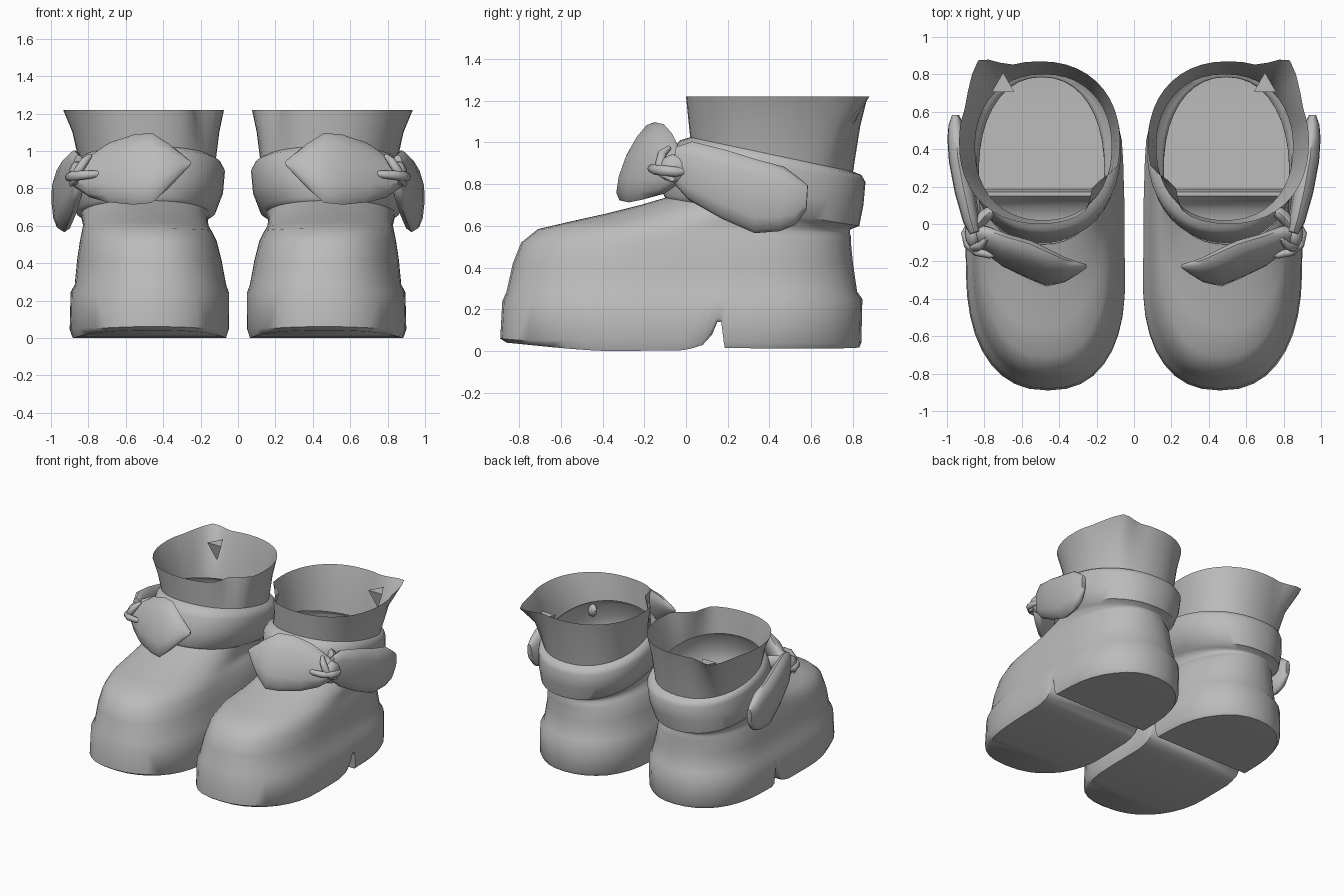
import bpy, bmesh, math
from mathutils import Vector

if "Cube" in bpy.data.objects:
    bpy.data.objects.remove(bpy.data.objects["Cube"])

grey = bpy.data.materials.new("warm_grey")
grey.diffuse_color = (0.5, 0.5, 0.5, 1)
grey.use_nodes = True
grey.node_tree.nodes["Principled BSDF"].inputs["Base Color"].default_value = grey.diffuse_color


def finish(name, bm, angle=40):
    """Turn a bmesh into a smooth object mirrored to the other foot."""
    bmesh.ops.recalc_face_normals(bm, faces=bm.faces)
    me = bpy.data.meshes.new(name)
    bm.to_mesh(me)
    bm.free()
    me.materials.append(grey)
    ob = bpy.data.objects.new(name, me)
    bpy.context.collection.objects.link(ob)
    bpy.ops.object.select_all(action='DESELECT')
    ob.select_set(True)
    bpy.context.view_layer.objects.active = ob
    bpy.ops.object.shade_smooth_by_angle(angle=math.radians(angle))
    ob.modifiers.new("other_foot", 'MIRROR').use_mirror_merge = False
    return ob


def bridge(bm, rings):
    for a, b in zip(rings, rings[1:]):
        n = len(a)
        for i in range(n):
            bm.faces.new((a[i], a[(i + 1) % n], b[(i + 1) % n], b[i]))


# ---- boot shell: stacked outlines from the sole up to the rim ----
def underside(y):
    """Height of the sole underside: toe spring, arch notch, heel."""
    pts = [(-0.9, .045), (-0.6, .015), (-0.4, 0), (0, .005), (.08, .03), (.125, .08),
           (.15, .14), (.172, .14), (.186, .015), (.7, .012), (.9, .02)]
    for (y0, z0), (y1, z1) in zip(pts, pts[1:]):
        if y <= y1:
            return z0 + (z1 - z0) * (y - y0) / (y1 - y0)
    return .02


BOTTOM = (-.86, .83)
steps = [(1 - math.cos(math.pi * i / 22)) / 2 for i in range(23)]
steps = [s for s in steps if not .51 < s < .64]
steps += [(y - BOTTOM[0]) / (BOTTOM[1] - BOTTOM[0]) for y in (.03, .08, .125, .15, .172, .186)]
steps.sort()

# y front, y back, x inner, x outer, z front, z back, front cap, back cap
SHELL = [
    (*BOTTOM, .065, .885, 0, 0, .36, .30),
    (-.89, .84, .05, .90, .055, .04, .36, .28),
    (-.88, .845, .05, .895, .24, .25, .36, .28),
    (-.86, .82, .065, .873, .285, .285, .37, .28),
    (-.83, .80, .09, .86, .42, .42, .38, .3),
    (-.79, .79, .115, .845, .52, .52, .40, .32),
    (-.71, .79, .14, .835, .585, .55, .43, .35),
    (-.56, .785, .155, .83, .62, .565, .47, .38),
    (-.38, .785, .16, .83, .66, .575, .5, .42),
    (-.22, .785, .16, .835, .70, .58, .5, .45),
    (-.10, .79, .15, .84, .735, .585, .5, .48),
    (-.11, .83, .12, .865, .755, .60, .5, .48),
    (-.09, .85, .08, .88, .86, .70, .5, .49),
    (-.06, .86, .07, .875, .97, .81, .5, .5),
    (-.03, .84, .09, .87, 1.01, .845, .5, .5),
    (.02, .80, .12, .85, 1.025, .86, .5, .5),
    (.01, .835, .10, .885, 1.12, 1.08, .5, .5),
    (0, .87, .075, .935, 1.22, 1.22, .5, .5),
]
bm = bmesh.new()
rings = []
for k, (yf, yb, x0, x1, zf, zb, a, b) in enumerate(SHELL):
    left, right = [], []
    for s in steps:
        d = (a - s) / a if s < a else (s - 1 + b) / b if s > 1 - b else 0
        p = 2.35 if s < .5 and k < 7 else 2.2        # fuller toe
        w = max(0, 1 - abs(d) ** p) ** (1 / p) * (x1 - x0) / 2
        if k < 5 and s > .55:
            w *= 1 - .12 * (s - .55)            # slightly narrower heel
        y = yf + s * (yb - yf)
        z = zf + s * (zb - zf)
        if k == 0:
            z = underside(y)
        elif k == 1:
            z = max(z, underside(BOTTOM[0] + s * (BOTTOM[1] - BOTTOM[0])) + .02)
        c = (x0 + x1) / 2 - (.015 * max(0, 1 - s / .4) if k < 7 else 0)
        right.append(bm.verts.new((c + w, y, z)))
        if 0 < s < 1:
            left.append(bm.verts.new((c - w, y, z)))
    rings.append(right + left[::-1])
bridge(bm, rings)
# sole underside, stepped across the notch
n, base = len(steps), rings[0]
opposite = [base[0]] + base[n:][::-1] + [base[n - 1]]
for i in range(n - 1):
    quad = [base[i], base[i + 1], opposite[i + 1], opposite[i]]
    bm.faces.new(list(dict.fromkeys(quad)))


def pull(ring, centre, shift, radius):
    """Drag the nearby part of an outline sideways with a soft falloff."""
    for v in ring:
        f = 1 - (v.co.xy - Vector(centre)).length / radius
        if f > 0:
            v.co.x += shift[0] * f
            v.co.y += shift[1] * f


# flared back corner and folded inner front of the shaft
for ring, f in ((rings[-1], 1), (rings[-2], .45)):
    pull(ring, (.825, .78), (.03 * f, .13 * f), .17)
    pull(ring, (.16, .17), (.07 * f, .05 * f), .15)
finish("boot_shell", bm, 50)


# ---- soft lobes and cords: oval sections swept along a path ----
def sweep(name, stations, up, sides=12, power=1):
    """stations: x, y, z, half height, half thickness"""
    bm = bmesh.new()
    pts = [Vector(s[:3]) for s in stations]
    up = Vector(up).normalized()
    rings = []

    def soft(v):
        return math.copysign(abs(v) ** power, v)
    for i, s in enumerate(stations):
        along = pts[min(i + 1, len(pts) - 1)] - pts[max(i - 1, 0)]
        side = along.cross(up).normalized()
        rings.append([bm.verts.new(pts[i] + up * s[3] * soft(math.cos(t))
                                   + side * s[4] * soft(math.sin(t)))
                      for t in (2 * math.pi * j / sides for j in range(sides))])
    bridge(bm, rings)
    bm.faces.new(rings[0])
    bm.faces.new(rings[-1])
    return finish(name, bm, 55)


sweep("front_bow_lobe", [
    (.87, -.04, .86, .06, .05), (.79, -.08, .86, .12, .055), (.69, -.14, .885, .175, .06),
    (.56, -.19, .90, .205, .065), (.46, -.235, .91, .205, .06), (.37, -.245, .92, .13, .045),
    (.30, -.235, .93, .06, .025), (.255, -.225, .935, .012, .01)], (0, .45, 1))

sweep("side_bow_lobe", [
    (.85, -.05, .89, .09, .03), (.87, .02, .865, .14, .045), (.905, .18, .80, .165, .055),
    (.935, .34, .74, .175, .055), (.945, .46, .73, .155, .053), (.952, .53, .72, .115, .04),
    (.955, .58, .735, .06, .02)], (.04, .06, 1), 12, .85)

# knot, the cord around it, the gathered fold and the end tucked inside the shaft
bm = bmesh.new()
bmesh.ops.create_uvsphere(bm, u_segments=12, v_segments=8, radius=1)
for v in bm.verts:
    v.co = (.86 + v.co.x * .045, -.05 + v.co.y * .08, .875 + v.co.z * .07)
finish("bow_knot", bm)
sweep("wrapped_cord", [
    (.70, -.155, .885, .008, .008), (.77, -.165, .875, .02, .02), (.84, -.15, .87, .025, .022),
    (.89, -.11, .865, .026, .022), (.905, -.05, .86, .024, .02), (.88, .01, .86, .015, .012)],
    (0, 0, 1), 8)
sweep("gathered_fold", [
    (.79, -.08, .975, .012, .012), (.82, -.115, .945, .024, .022), (.85, -.125, .90, .026, .024),
    (.875, -.105, .845, .024, .022), (.89, -.06, .82, .014, .014)], (1, .6, .3), 8)
sweep("tucked_end", [
    (.86, -.03, .90, .05, .03), (.80, .04, .91, .06, .035), (.75, .08, .92, .05, .03),
    (.72, .09, .925, .015, .01)], (0, 0, 1), 8)

# small pointed tab inside the back of the shaft
bm = bmesh.new()
bmesh.ops.create_cone(bm, cap_ends=True, segments=3, radius1=.005, radius2=.07, depth=.13)
bmesh.ops.translate(bm, verts=bm.verts, vec=(.70, .74, 1.09))
finish("inner_tab", bm, 20)
